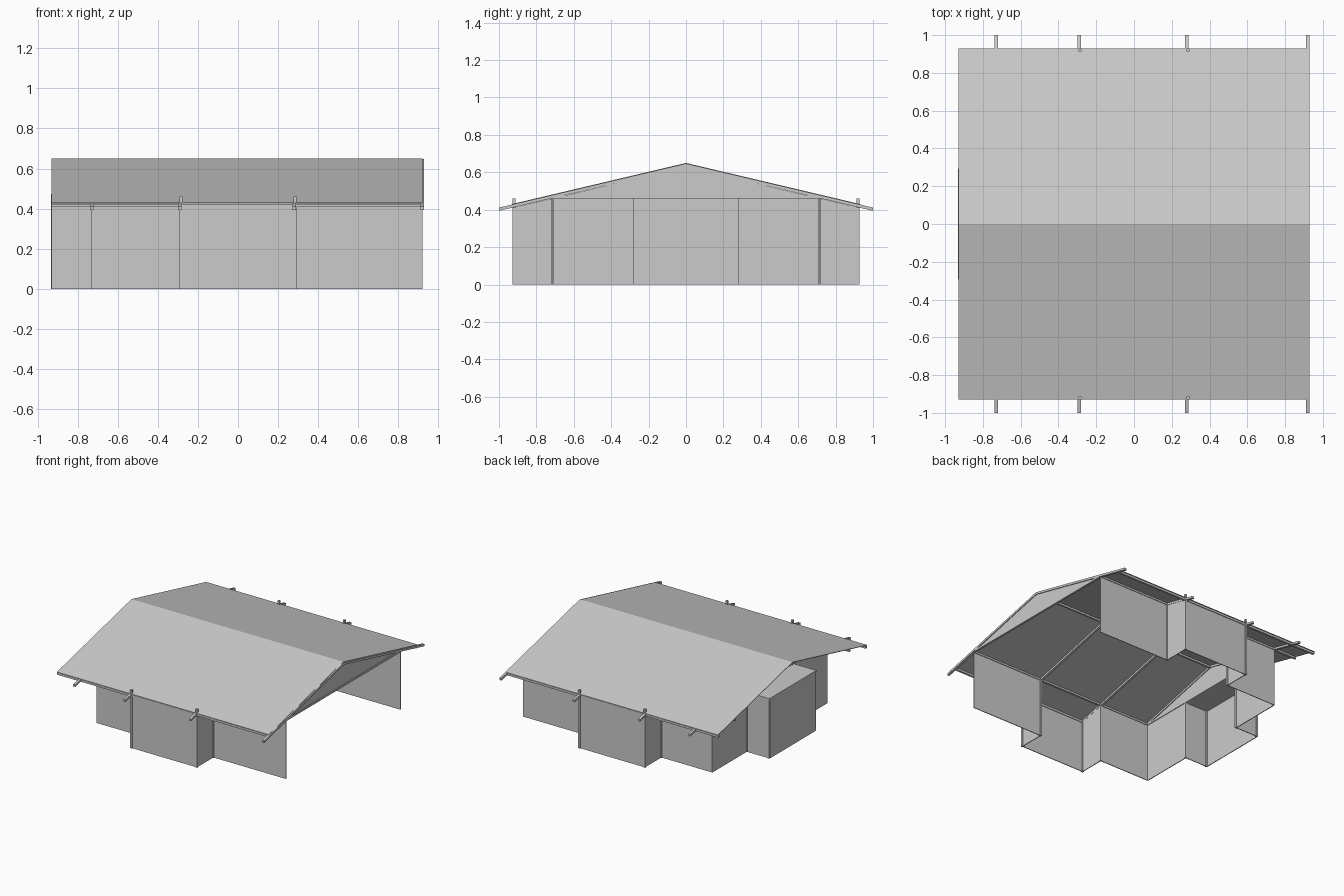
import bpy
from mathutils import Vector

cube = bpy.data.objects.get("Cube")
if cube:
    bpy.data.objects.remove(cube, do_unlink=True)

# One plain grey for everything
grey = bpy.data.materials.new("light_grey")
grey.use_nodes = True
colour = (0.6, 0.6, 0.6, 1)
grey.diffuse_color = colour
grey.node_tree.nodes["Principled BSDF"].inputs["Base Color"].default_value = colour

WEST, EAST = -0.93, 0.92      # roof ends
INNER, OUTER = 0.715, 0.92    # main wall line, bay wall line
BACK = -0.73                  # west wall line
BAY = 0.285                   # half width of the bays
TOP = 0.46                    # wall height
POST = 0.016
SLOPE = 0.236


def roof_z(y, ridge=0.65):
    return ridge - SLOPE * abs(y)


def prism(name, outline, offset):
    """Extrude a 3D outline along an offset vector."""
    a = [Vector(p) for p in outline]
    b = [p + Vector(offset) for p in a]
    n = len(a)
    faces = [tuple(range(n)), tuple(reversed(range(n, 2 * n)))]
    faces += [(i, i + n, (i + 1) % n + n, (i + 1) % n) for i in range(n)]
    mesh = bpy.data.meshes.new(name)
    mesh.from_pydata(a + b, [], faces)
    # Turn the faces outward when the outline runs along the offset
    if mesh.polygons[0].normal.dot(Vector(offset)) > 0:
        mesh.flip_normals()
    mesh.materials.append(grey)
    obj = bpy.data.objects.new(name, mesh)
    bpy.context.collection.objects.link(obj)
    return obj


def box(name, x0, x1, y0, y1, z0, z1):
    base = [(x0, y0, z0), (x1, y0, z0), (x1, y1, z0), (x0, y1, z0)]
    return prism(name, base, (0, 0, z1 - z0))


def wall(name, start, end, top0=TOP, top1=TOP, thick=0.006):
    """Thin upright panel between two plan points."""
    (x0, y0), (x1, y1) = start, end
    side = Vector((y1 - y0, x0 - x1, 0)).normalized() * thick
    s = side / 2
    outline = [(x0, y0, 0), (x1, y1, 0), (x1, y1, top1), (x0, y0, top0)]
    prism(name, [Vector(p) - s for p in outline], side)


def post(name, x, y, top):
    h = POST / 2
    box(name, x - h, x + h, y - h, y + h, 0, top)


def chevron(name, x, width, half, ridge, depth):
    """Two-pitch strip running across the building."""
    ends = (-half, 0, half)
    upper = [(x, y, roof_z(y, ridge)) for y in ends]
    lower = [(x, y, roof_z(y, ridge) - depth) for y in reversed(ends)]
    prism(name, upper + lower, (width, 0, 0))


# Roof sheet and rafters with projecting tails
chevron("roof", WEST, EAST - WEST, 0.93, 0.65, 0.004)
for i, x in enumerate((BACK, -0.29, 0.28, EAST)):
    chevron(f"rafter_{i + 1}", x - 0.009, 0.018, 1.0, 0.647, 0.017)
box("ridge_beam", WEST, EAST, -0.007, 0.007, 0.625, 0.64)

# Gable panels with tie beams
for name, x in (("east", EAST), ("west", BACK)):
    tri = [(x - 0.003, -0.65, 0.475), (x - 0.003, 0.65, 0.475), (x - 0.003, 0, 0.632)]
    prism(f"{name}_gable", tri, (0.006, 0, 0))
    box(f"{name}_tie_beam", x - 0.008, x + 0.008, -INNER, INNER, TOP, 0.475)

# Front and back sides, mirrored
eave = roof_z(OUTER) - 0.02
for name, s in (("front", -1), ("back", 1)):
    yi, yo = s * INNER, s * OUTER
    wall(f"{name}_east_wall", (BAY, yi), (EAST, yi))
    wall(f"{name}_west_wall", (BACK, yi), (-BAY, yi))
    wall(f"{name}_bay_wall", (-BAY, yo), (BAY, yo), eave, eave)
    for label, x in (("left", BAY), ("right", -BAY)):
        wall(f"{name}_bay_{label}_side", (x, yi), (x, yo), TOP, eave)
        post(f"{name}_bay_{label}_outer_post", x, yo, TOP)
        post(f"{name}_bay_{label}_inner_post", x, yi, TOP)
    wall(f"{name}_end_wall", (BACK, yi), (BACK, s * BAY))
    wall(f"{name}_end_bay_side", (BACK, s * BAY), (WEST, s * BAY))
    post(f"{name}_end_bay_post", WEST + POST / 2, s * BAY, TOP)
    post(f"{name}_end_inner_post", BACK, s * BAY, TOP)
    # Long beams below the roof at wall and eave
    box(f"{name}_wall_beam", WEST, EAST, yi - 0.008, yi + 0.008, TOP, 0.474)
    box(f"{name}_eave_beam", WEST, EAST, yo - 0.008, yo + 0.008, 0.408, 0.424)

# West bay with flat roof
wall("end_bay_wall", (WEST, -BAY), (WEST, BAY))
box("end_bay_roof", WEST - 0.003, BACK, -BAY - 0.008, BAY + 0.008, TOP, 0.474)
